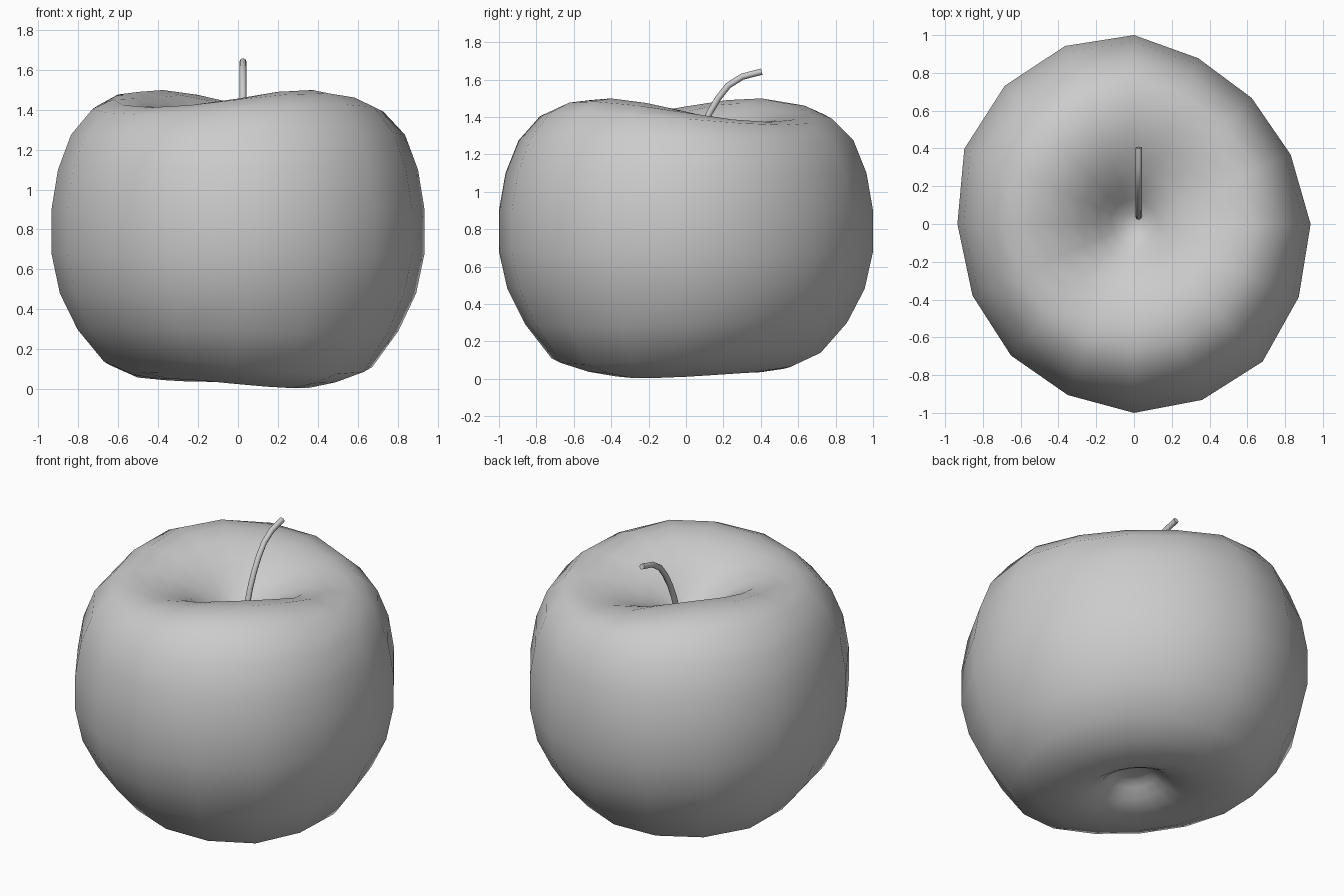
import bpy, bmesh, math

if "Cube" in bpy.data.objects:
    bpy.data.objects.remove(bpy.data.objects["Cube"])

SEG = 16
WIDTH = 0.935
# Widest outline seen from above: swelling of a slim ellipse every 22.5 degrees,
# from +x counter-clockwise
OUTLINE = [1.0, 0.96, 0.943, 0.95, 1.0, 1.02, 1.035, 1.04,
           1.0, 0.99, 0.985, 0.98, 1.0, 1.008, 1.03, 1.01]

# Profile rings from the bottom dimple to the stem cavity:
# (radius factor, height, saddle amount, tilt amount, tilt direction in degrees)
RINGS = [
    (0.06, 0.17, 0, 0, 0), (0.10, 0.165, 0, 0, 0), (0.14, 0.14, 0, 0, 0),
    (0.20, 0.09, 0, 0.01, 165), (0.28, 0.05, -0.005, 0.015, 165),
    (0.40, 0.03, -0.008, 0.02, 165), (0.56, 0.06, -0.02, 0.012, 160),
    (0.72, 0.125, -0.03, 0.02, 135), (0.86, 0.295, -0.01, 0.005, 135),
    (0.955, 0.48, 0, 0, 0), (1.0, 0.68, 0, 0, 0), (1.0, 0.90, 0, 0, 0),
    (0.965, 1.10, 0, 0, 0), (0.895, 1.275, 0.01, 0, 0),
    (0.78, 1.397, 0.03, 0.01, 225), (0.67, 1.437, 0.045, 0.02, 225),
    (0.55, 1.442, 0.057, 0.02, 225), (0.42, 1.415, 0.058, 0.02, 225),
    (0.30, 1.36, 0.045, 0.015, 225), (0.20, 1.29, 0.025, 0, 0),
    (0.13, 1.23, 0.01, 0, 0), (0.06, 1.18, 0, 0, 0),
]


def build_fruit():
    bm = bmesh.new()
    rows = []
    for f, z, saddle, tilt, direction in RINGS:
        row = []
        for i in range(SEG):
            a = 2 * math.pi * i / SEG
            r = f * OUTLINE[i]
            h = (z + saddle * math.cos(2 * (a - math.radians(135)))
                 + tilt * math.cos(a - math.radians(direction)))
            row.append(bm.verts.new((WIDTH * r * math.cos(a), r * math.sin(a), h)))
        rows.append(row)
    for low, high in zip(rows, rows[1:]):
        for i in range(SEG):
            j = (i + 1) % SEG
            bm.faces.new((low[i], low[j], high[j], high[i]))
    # close the dimple and the cavity with fans
    for row, z in ((rows[0], 0.175), (rows[-1], 1.17)):
        pole = bm.verts.new((0, 0, z))
        for i in range(SEG):
            bm.faces.new((row[i], row[(i + 1) % SEG], pole))
    bmesh.ops.recalc_face_normals(bm, faces=bm.faces)
    for face in bm.faces:
        face.smooth = True
    mesh = bpy.data.meshes.new("fruit_body")
    bm.to_mesh(mesh)
    bm.free()
    obj = bpy.data.objects.new("fruit_body", mesh)
    bpy.context.collection.objects.link(obj)


def build_stem():
    # curved stalk leaning to the back
    path = [(0.035, 1.15), (0.05, 1.22), (0.085, 1.33), (0.125, 1.42), (0.172, 1.50),
            (0.225, 1.567), (0.30, 1.615), (0.405, 1.642)]
    curve = bpy.data.curves.new("stem", "CURVE")
    curve.dimensions = "3D"
    curve.bevel_depth = 0.017
    curve.bevel_resolution = 2
    curve.use_fill_caps = True
    spline = curve.splines.new("POLY")
    spline.points.add(len(path) - 1)
    for p, (y, z) in zip(spline.points, path):
        p.co = (0.025, y, z, 1)
    obj = bpy.data.objects.new("stem", curve)
    bpy.context.collection.objects.link(obj)
    bpy.ops.object.select_all(action="DESELECT")
    obj.select_set(True)
    bpy.context.view_layer.objects.active = obj
    bpy.ops.object.convert(target="MESH")
    bpy.ops.object.shade_smooth_by_angle(angle=math.radians(50))


build_fruit()
build_stem()
